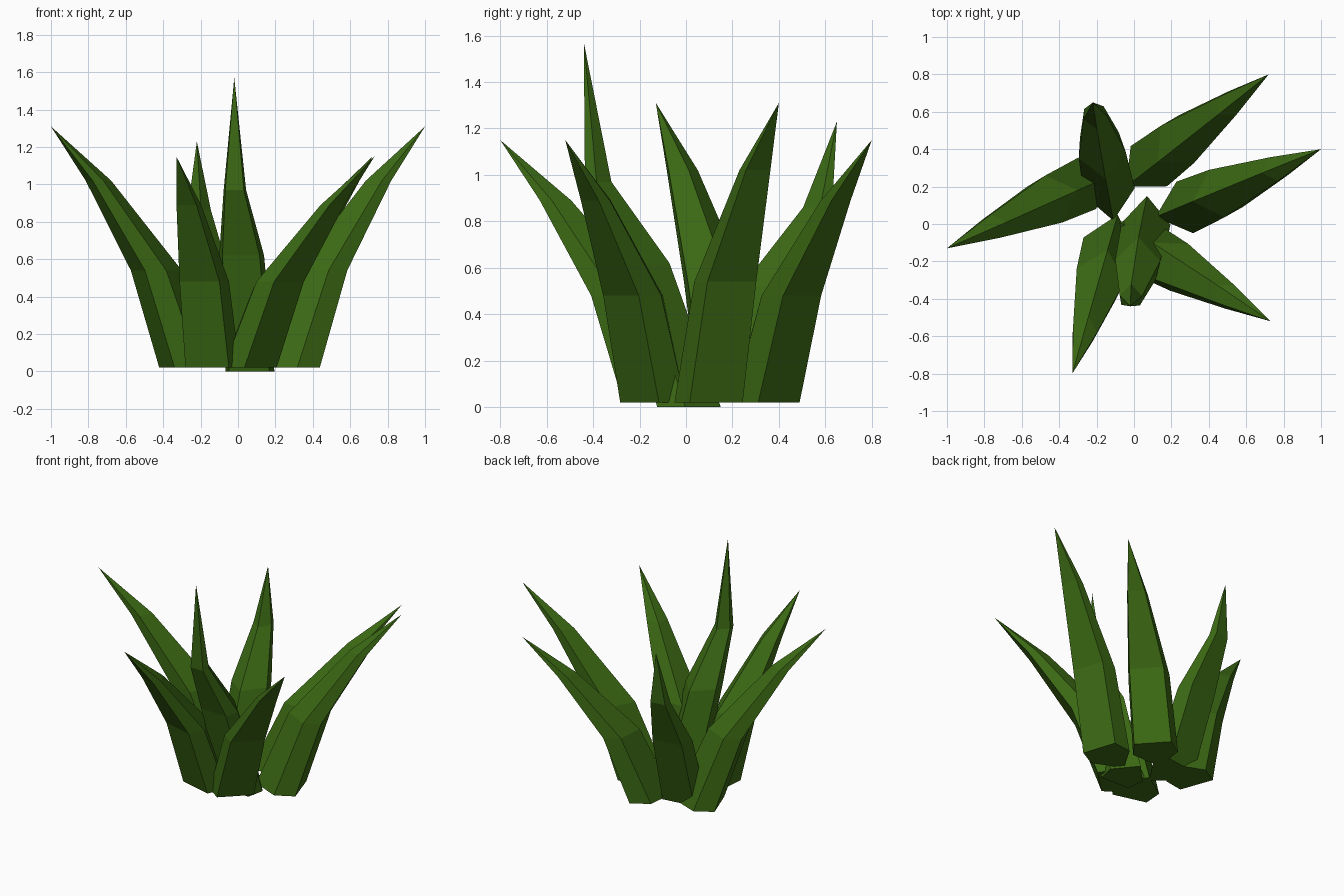
import bpy, bmesh
from math import sin, cos, radians
from mathutils import Vector

if "Cube" in bpy.data.objects:
    bpy.data.objects.remove(bpy.data.objects["Cube"])

green = bpy.data.materials.new("leaf_green")
green.diffuse_color = (0.045, 0.145, 0.007, 1)
green.use_nodes = True
green.node_tree.nodes["Principled BSDF"].inputs["Base Color"].default_value = green.diffuse_color


def leaf(name, base, angle, tip, heights, lean, z0=0.02, size=1.0):
    """Spiky leaf: flat outer face, two narrow sides and a ridge facing the middle."""
    a = radians(angle)
    out = Vector((cos(a), sin(a), 0))
    side = Vector((-sin(a), cos(a), 0))
    start, end = Vector((*base, z0)), Vector(tip)
    # (lean fraction, height, width, depth) from the root upwards
    stations = [(0, z0, 1.0, 0.30),
                (lean[0], heights[0], 0.92, 0.25),
                (lean[1], heights[1], 0.46, 0.125)]
    bm = bmesh.new()
    rings = []
    for f, z, w, d in stations:
        c = start.lerp(end, f)
        c.z = z
        w *= size
        d *= size
        profile = [(0, -0.12 * w), (0, 0.12 * w), (-0.45 * d, 0.145 * w),
                   (-d, 0), (-0.45 * d, -0.145 * w)]
        rings.append([bm.verts.new(c + out * r + side * s) for r, s in profile])
    top = bm.verts.new(end)
    bm.faces.new(rings[0])
    for i in range(5):
        j = (i + 1) % 5
        for lo, hi in zip(rings, rings[1:]):
            bm.faces.new((lo[i], lo[j], hi[j], hi[i]))
        bm.faces.new((rings[-1][i], rings[-1][j], top))
    bmesh.ops.recalc_face_normals(bm, faces=bm.faces)
    mesh = bpy.data.meshes.new(name)
    bm.to_mesh(mesh)
    bm.free()
    mesh.materials.append(green)
    bpy.context.collection.objects.link(bpy.data.objects.new(name, mesh))


# Spreading outer leaves
spread = (0.25, 0.67)
leaf("leaf_left", (-0.38, 0.17), 200, (-1.0, -0.13, 1.31), (0.54, 1.02), spread)
leaf("leaf_right", (0.40, 0.13), 18, (1.0, 0.40, 1.31), (0.54, 1.02), spread)
leaf("leaf_back_right", (0.18, 0.40), 42, (0.72, 0.80, 1.15), (0.48, 0.89), spread)
leaf("leaf_front_right", (0.12, -0.20), -46, (0.73, -0.52, 1.15), (0.48, 0.89), spread)
leaf("leaf_front_left", (-0.165, -0.24), 255, (-0.33, -0.80, 1.15), (0.48, 0.89), spread)

# Upright inner leaves
leaf("leaf_back", (-0.15, 0.30), 98, (-0.22, 0.65, 1.23), (0.52, 0.86),
     (0.5, 0.92), size=0.95)
leaf("leaf_centre", (0.06, -0.12), 268, (-0.02, -0.44, 1.57), (0.62, 0.97),
     (0.55, 0.98), z0=0.0, size=0.9)
